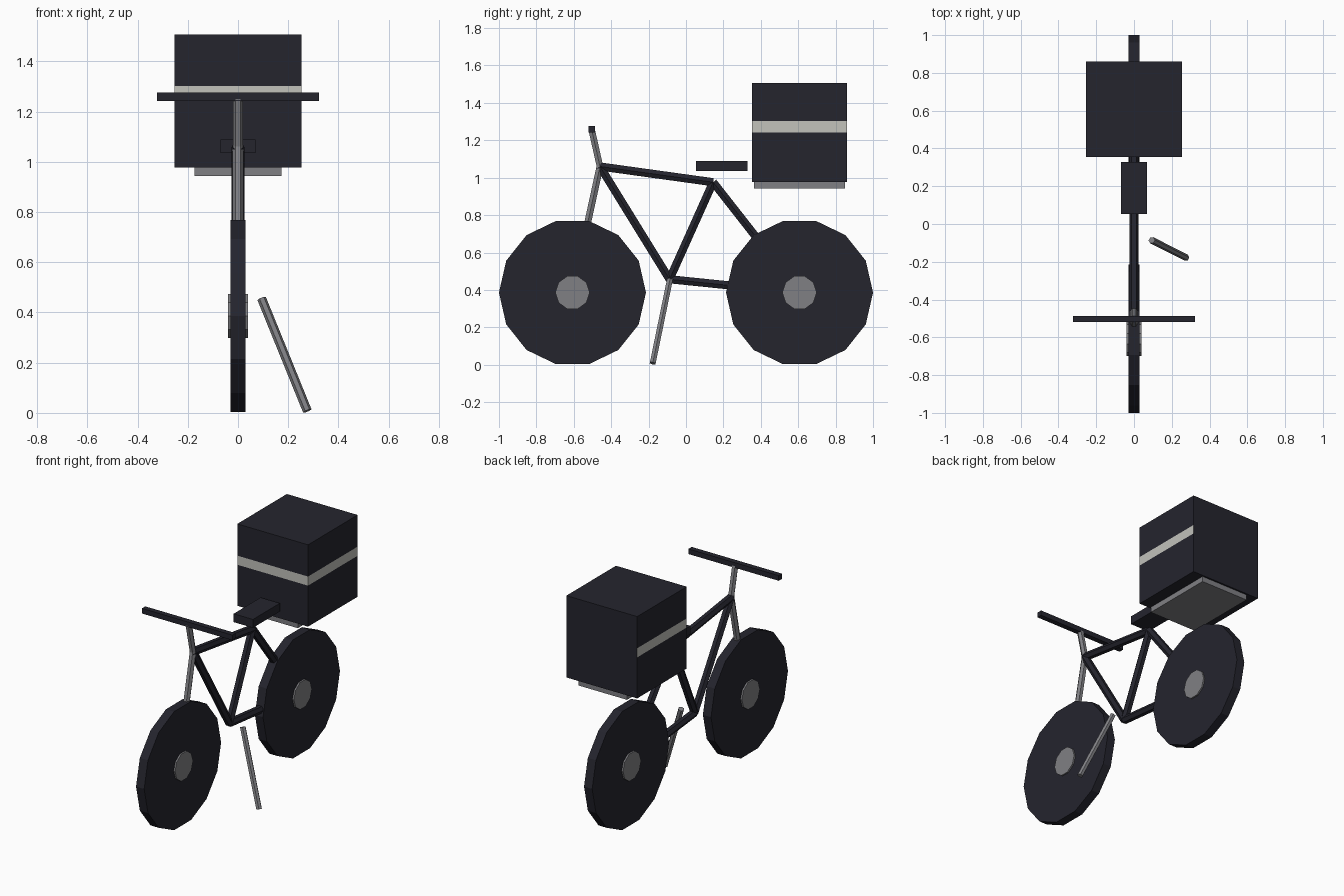
import bpy, bmesh, math
from mathutils import Vector

if "Cube" in bpy.data.objects:
    bpy.data.objects.remove(bpy.data.objects["Cube"])


def mat(name, rgb):
    m = bpy.data.materials.new(name)
    m.diffuse_color = (*rgb, 1)
    m.use_nodes = True
    m.node_tree.nodes["Principled BSDF"].inputs["Base Color"].default_value = m.diffuse_color
    return m


DARK = mat("dark_navy", (0.018, 0.018, 0.027))
GREY = mat("metal_grey", (0.216, 0.216, 0.231))
LIGHT = mat("reflective_light", (0.54, 0.54, 0.50))


def finish(name, bm, *mats):
    bmesh.ops.recalc_face_normals(bm, faces=bm.faces)
    me = bpy.data.meshes.new(name)
    bm.to_mesh(me)
    bm.free()
    for m in mats:
        me.materials.append(m)
    ob = bpy.data.objects.new(name, me)
    bpy.context.collection.objects.link(ob)
    return ob


def prism(name, a, b, r, sides, m):
    """Flat-sided rod from a to b."""
    a, b = Vector(a), Vector(b)
    d = (b - a).normalized()
    ref = Vector((0, 1, 0)) if abs(d.x) > 0.9 else Vector((1, 0, 0))
    u = (ref - ref.dot(d) * d).normalized()
    v = d.cross(u)
    bm = bmesh.new()
    rings = []
    for p in (a, b):
        rings.append([bm.verts.new(p + r * (math.cos(t) * u + math.sin(t) * v))
                      for t in (2 * math.pi * i / sides for i in range(sides))])
    for i in range(sides):
        j = (i + 1) % sides
        bm.faces.new((rings[0][i], rings[0][j], rings[1][j], rings[1][i]))
    for ring in rings:
        bm.faces.new(ring)
    return finish(name, bm, m)


def box_mesh(lo, hi):
    bm = bmesh.new()
    bmesh.ops.create_cube(bm, size=1)
    for v in bm.verts:
        v.co = Vector([(l + h) / 2 + c * (h - l) for l, h, c in zip(lo, hi, v.co)])
    return bm


# wheels with hubs
WZ = 0.386
for side, y in (("front", -0.607), ("rear", 0.607)):
    prism(side + "_wheel", (-0.029, y, WZ), (0.029, y, WZ), 0.393, 14, DARK)
    prism(side + "_hub", (-0.039, y, WZ), (0.039, y, WZ), 0.092, 10, GREY)

# frame tubes between shared joints
head = (0, -0.46, 1.06)
seat = (0, 0.145, 0.976)
crank = (0, -0.088, 0.457)
rear = (0, 0.607, WZ)
for name, a, b in (("top_tube", head, seat), ("down_tube", head, crank),
                   ("seat_tube", crank, seat), ("seat_stay", seat, rear),
                   ("chain_stay", crank, rear)):
    prism(name, a, b, 0.025, 6, DARK)

# fork, stem, kickstand
prism("fork", head, (0, -0.607, WZ), 0.021, 6, GREY)
prism("stem", head, (0, -0.504, 1.255), 0.02, 6, GREY)
prism("kickstand", (0.094, -0.086, 0.456), (0.276, -0.178, 0.008), 0.018, 6, GREY)

# handlebar, saddle, rack
finish("handlebar", box_mesh((-0.323, -0.52, 1.243), (0.323, -0.486, 1.276)), DARK)
finish("saddle", box_mesh((-0.069, 0.054, 1.036), (0.069, 0.329, 1.09)), DARK)
finish("rack", box_mesh((-0.173, 0.364, 0.943), (0.173, 0.849, 0.98)), GREY)

# delivery box: band cut into front and both sides, back left plain
bm = box_mesh((-0.253, 0.354, 0.978), (0.253, 0.86, 1.507))
Z0, Z1 = 1.243, 1.302
for z in (Z0, Z1):
    bmesh.ops.bisect_plane(bm, geom=bm.verts[:] + bm.edges[:] + bm.faces[:],
                           plane_co=(0, 0, z), plane_no=(0, 0, 1))
bm.normal_update()
for f in bm.faces:
    c = f.calc_center_median()
    f.material_index = int(Z0 < c.z < Z1 and c.y < 0.8)
finish("delivery_box", bm, DARK, LIGHT)
